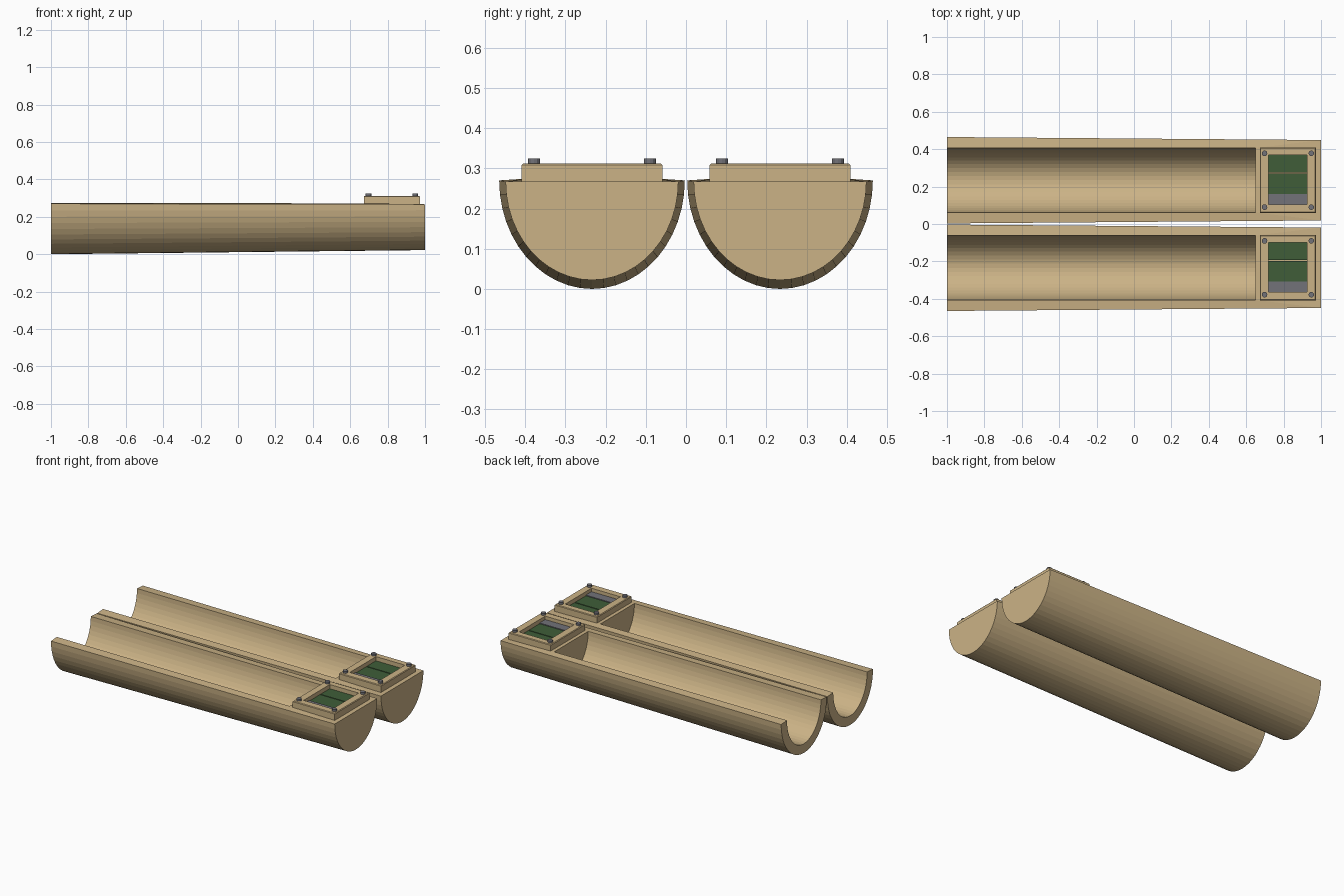
import bpy, bmesh, math

cube = bpy.data.objects.get("Cube")
if cube:
    bpy.data.objects.remove(cube)


def material(name, rgb):
    m = bpy.data.materials.new(name)
    m.use_nodes = True
    m.diffuse_color = (*rgb, 1)
    m.node_tree.nodes["Principled BSDF"].inputs["Base Color"].default_value = (*rgb, 1)
    return m


TAN = material("tan", (0.60, 0.45, 0.24))
GREEN = material("board green", (0.05, 0.11, 0.04))
GREY = material("metal grey", (0.17, 0.17, 0.19))
SEGMENTS = 24


def finish(name, bm, mat):
    bmesh.ops.recalc_face_normals(bm, faces=bm.faces)
    me = bpy.data.meshes.new(name)
    bm.to_mesh(me)
    bm.free()
    me.materials.append(mat)
    ob = bpy.data.objects.new(name, me)
    bpy.context.collection.objects.link(ob)
    return ob


def arc(bm, x, y, half_width, z_top, depth):
    """Lower half of an oval, from one rim to the other."""
    return [bm.verts.new((x, y - half_width * math.cos(math.pi * i / SEGMENTS),
                          z_top - depth * math.sin(math.pi * i / SEGMENTS)))
            for i in range(SEGMENTS + 1)]


def bridge(bm, a, b):
    for i in range(len(a) - 1):
        bm.faces.new((a[i], a[i + 1], b[i + 1], b[i]))


def trough(name, y):
    bm = bmesh.new()
    out_a = arc(bm, -1, y, 0.231, 0.27, 0.27)
    out_b = arc(bm, 1, y, 0.215, 0.267, 0.245)
    in_a = arc(bm, -1, y, 0.172, 0.274, 0.215)
    in_b = arc(bm, 0.65, y, 0.172, 0.272, 0.213)
    bridge(bm, out_a, out_b)
    bridge(bm, in_a, in_b)
    bridge(bm, out_a, in_a)
    # solid end: inner wall, outer cap and deck
    bm.faces.new(in_b)
    bm.faces.new(out_b)
    for k in (0, -1):
        bm.faces.new((out_a[k], in_a[k], in_b[k], out_b[k]))
    bm.faces.new((in_b[0], in_b[-1], out_b[-1], out_b[0]))
    return finish(name, bm, TAN)


def box(name, x, y, z, mat):
    bm = bmesh.new()
    bmesh.ops.create_cube(bm, size=1)
    for v in bm.verts:
        for k, (lo, hi) in enumerate((x, y, z)):
            v.co[k] = (lo + hi) / 2 + v.co[k] * (hi - lo)
    return finish(name, bm, mat)


def frame(name, x, y, z, window_x, window_y):
    """Rectangular rim around an open window, with a chamfered top."""
    bm = bmesh.new()

    def loop(xs, ys, h):
        return [bm.verts.new((xs[i], ys[j], h)) for i, j in ((0, 0), (1, 0), (1, 1), (0, 1))]
    c = 0.004
    loops = [loop(window_x, window_y, z[0]), loop(x, y, z[0]), loop(x, y, z[1] - c),
             loop((x[0] + c, x[1] - c), (y[0] + c, y[1] - c), z[1]),
             loop(window_x, window_y, z[1])]
    for a, b in zip(loops, loops[1:] + loops[:1]):
        bridge(bm, a + a[:1], b + b[:1])
    return finish(name, bm, TAN)


def screw(name, x, y):
    bm = bmesh.new()
    bmesh.ops.create_cone(bm, cap_ends=True, segments=12, radius1=0.015, radius2=0.015, depth=0.025)
    bmesh.ops.translate(bm, verts=bm.verts, vec=(x, y, 0.312))
    return finish(name, bm, GREY)


for side, y in (("back", 0.234), ("front", -0.234)):
    trough(side + "_trough", y)
    frame(side + "_housing", (0.673, 0.972), (y - 0.175, y + 0.175), (0.266, 0.312),
          (0.72, 0.925), (y - 0.13, y + 0.135))
    # parts set inside the window
    box(side + "_upper_board", (0.72, 0.925), (y + 0.042, y + 0.135), (0.26, 0.285), GREEN)
    box(side + "_lower_board", (0.72, 0.925), (y - 0.073, y + 0.036), (0.26, 0.285), GREEN)
    box(side + "_connector", (0.72, 0.925), (y - 0.13, y - 0.073), (0.26, 0.29), GREY)
    for i, x in enumerate((0.698, 0.948)):
        for j, dy in enumerate((-0.144, 0.144)):
            screw(f"{side}_screw_{i}{j}", x, y + dy)
